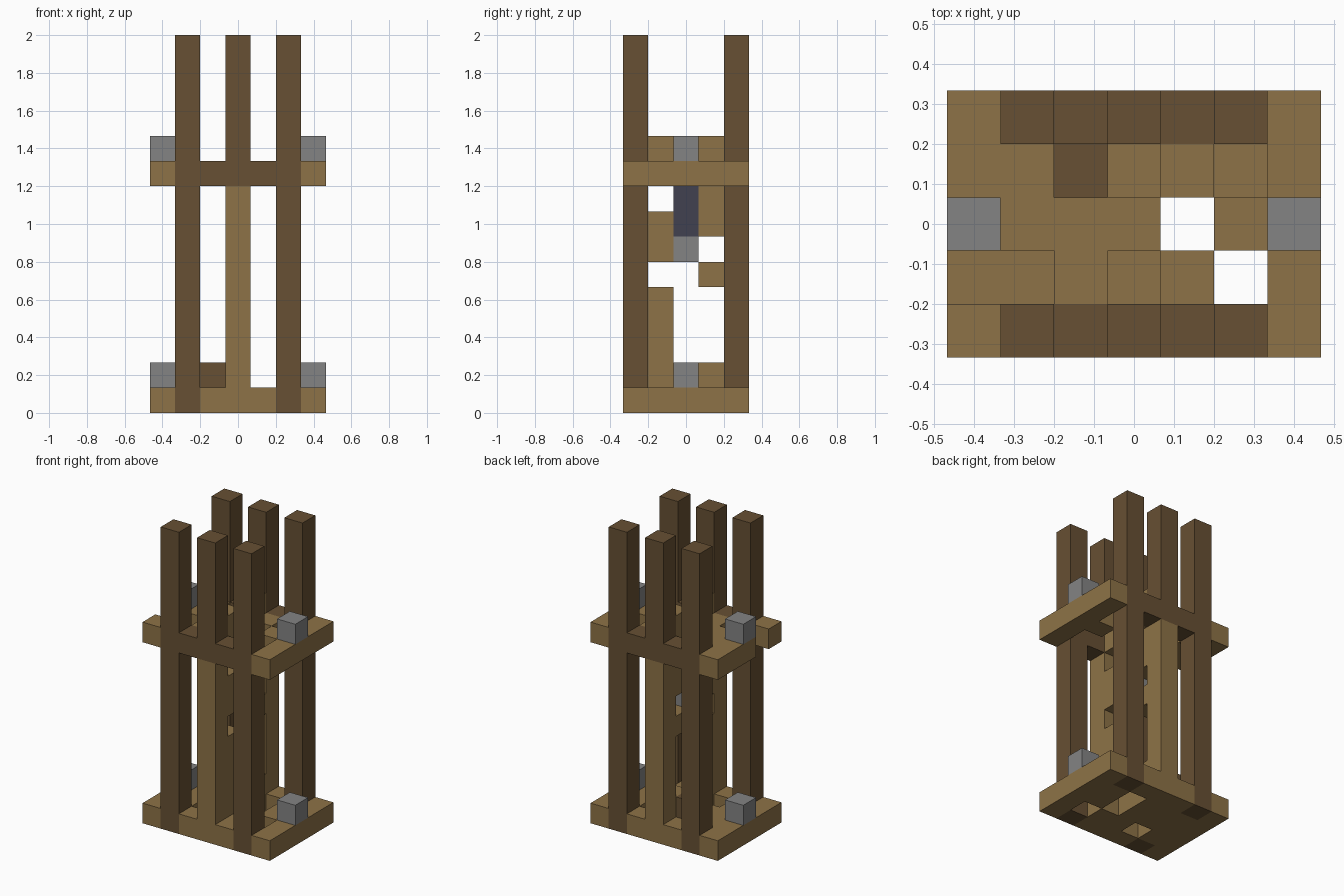
import bpy, bmesh
from mathutils import Vector

if "Cube" in bpy.data.objects:
    bpy.data.objects.remove(bpy.data.objects["Cube"])

U = 2 / 15  # edge of one building block


def material(name, colour):
    m = bpy.data.materials.new(name)
    m.use_nodes = True
    m.diffuse_color = (*colour, 1)
    m.node_tree.nodes["Principled BSDF"].inputs["Base Color"].default_value = (*colour, 1)
    return m


dark = material("dark timber", (0.135, 0.08, 0.033))
light = material("light timber", (0.27, 0.171, 0.063))
stone = material("grey stone", (0.23, 0.23, 0.23))
slate = material("dark blue", (0.052, 0.052, 0.08))


def box(x, y, z0, z1, x1=None, y1=None):
    """Set of block cells, inclusive in x and y, from level z0 up to z1."""
    x1 = x if x1 is None else x1
    y1 = y if y1 is None else y1
    return {(i, j, k) for i in range(x, x1 + 1) for j in range(y, y1 + 1) for k in range(z0, z1)}


def build(name, cells, mat):
    """Turn cells into one closed shell without inner faces."""
    bm = bmesh.new()
    for cell in sorted(cells):
        centre = Vector(cell) + Vector((0, 0, 0.5))
        for axis in range(3):
            for sign in (-1, 1):
                n = Vector((0, 0, 0))
                n[axis] = sign
                if tuple(int(a + b) for a, b in zip(cell, n)) in cells:
                    continue
                u, v = Vector((0, 0, 0)), Vector((0, 0, 0))
                u[(axis + 1) % 3] = 0.5
                v[(axis + 2) % 3] = 0.5 * sign
                c = centre + n * 0.5
                bm.faces.new([bm.verts.new(p * U) for p in (c - u - v, c + u - v, c + u + v, c - u + v)])
    bmesh.ops.remove_doubles(bm, verts=bm.verts, dist=0.001)
    bmesh.ops.dissolve_limit(bm, angle_limit=0.01, verts=bm.verts, edges=bm.edges)
    me = bpy.data.meshes.new(name)
    bm.to_mesh(me)
    bm.free()
    me.materials.append(mat)
    ob = bpy.data.objects.new(name, me)
    bpy.context.collection.objects.link(ob)
    return ob


# Front and back frames: tall posts tied by a dark crossbeam
frames = set()
for name, y in (("front", -2), ("back", 2)):
    frame = box(-2, y, 0, 15) | box(2, y, 0, 15) | box(0, y, 9, 15) | box(-2, y, 9, 10, x1=2)
    frames |= frame
    build(name + "_post_frame", frame, dark)
    build(name + "_middle_post", box(0, y, 1, 9), light)

# Lower floor with openings
floor = box(-3, -2, 0, 1, 3, 2) - frames
for x, y in ((1, 0), (2, -1), (1, 1), (-1, -1)):
    floor -= box(x, y, 0, 1)
build("lower_floor", floor, light)

# Upper floor with openings
deck = box(-3, -2, 9, 10, 3, 2) - frames
for x, y in ((-3, -1), (-2, -1), (1, 0), (1, -1), (2, -1), (2, 1), (-1, 1)):
    deck -= box(x, y, 9, 10)
build("upper_floor", deck, light)

# Stone blocks on both ends of each floor
for side, x in (("right", -3), ("left", 3)):
    for level, z in (("lower", 1), ("upper", 10)):
        build(side + "_" + level + "_stone", box(x, 0, z, z + 1), stone)

# Inner timber pieces along the middle
inner = (box(0, -1, 1, 5) | box(0, -1, 6, 8) | box(0, 1, 1, 2) | box(0, 1, 5, 6)
         | box(0, 1, 7, 9) | box(0, -1, 10, 11) | box(0, 1, 10, 11))
build("inner_timber", inner, light)
build("inner_dark_block", box(-1, 1, 1, 2), dark)
build("inner_stone", box(0, 0, 6, 7), stone)
build("inner_dark_core", box(0, 0, 7, 9), slate)
